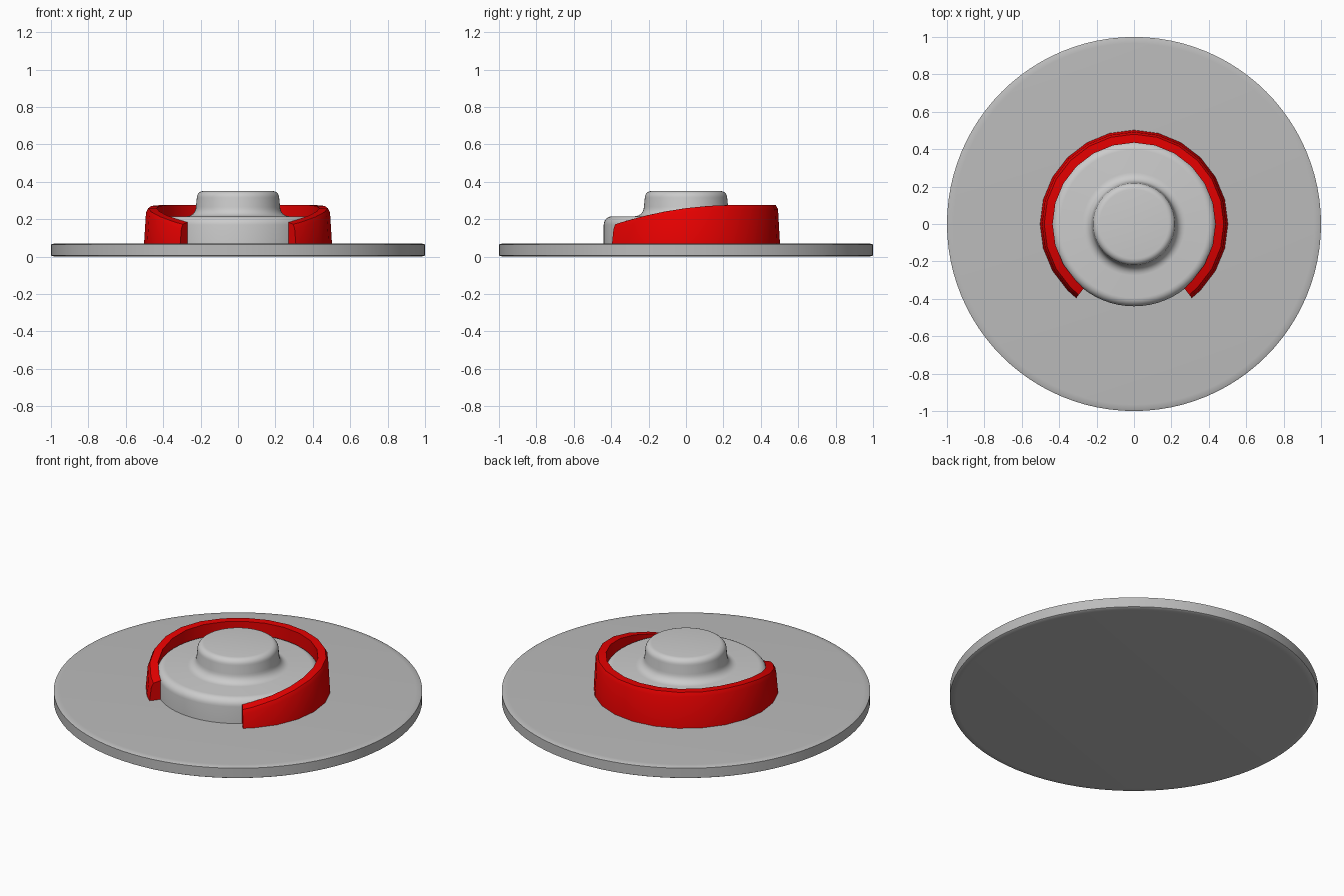
import bpy, bmesh, math

if "Cube" in bpy.data.objects:
    bpy.data.objects.remove(bpy.data.objects["Cube"])


def finish(bm, name, color=None):
    bmesh.ops.recalc_face_normals(bm, faces=bm.faces)
    me = bpy.data.meshes.new(name)
    bm.to_mesh(me)
    bm.free()
    ob = bpy.data.objects.new(name, me)
    bpy.context.collection.objects.link(ob)
    if color:
        mat = bpy.data.materials.new(name + "_material")
        mat.diffuse_color = color
        mat.use_nodes = True
        mat.node_tree.nodes["Principled BSDF"].inputs["Base Color"].default_value = mat.diffuse_color
        me.materials.append(mat)
    bpy.ops.object.select_all(action='DESELECT')
    ob.select_set(True)
    bpy.context.view_layer.objects.active = ob
    bpy.ops.object.shade_smooth_by_angle(angle=math.radians(32))
    return ob


def lathe(name, profile, segments, color=None):
    """Spin an (r, z) profile about z and cap both ends."""
    bm = bmesh.new()
    rings = []
    for r, z in profile:
        rings.append([bm.verts.new((r * math.cos(2 * math.pi * i / segments),
                                    r * math.sin(2 * math.pi * i / segments), z))
                      for i in range(segments)])
    for a, b in zip(rings, rings[1:]):
        for i in range(segments):
            j = (i + 1) % segments
            bm.faces.new((a[i], a[j], b[j], b[i]))
    bm.faces.new(rings[0])
    bm.faces.new(rings[-1])
    return finish(bm, name, color)


def arc(cr, cz, rad, a0, a1, n=6):
    """Points of a fillet in the (r, z) plane."""
    angs = [math.radians(a0 + (a1 - a0) * i / n) for i in range(n + 1)]
    return [(cr + rad * math.cos(a), cz + rad * math.sin(a)) for a in angs]


# Flat base disc with a fine softened rim
lathe("base_disc", [(0.965, 0), (0.993, 0.002), (1, 0.006),
                    (1, 0.064), (0.993, 0.068), (0.965, 0.07)], 96,
      (0.5, 0.5, 0.5, 1))

# Hub: wide drum filleted into a rounded central knob
lathe("hub", [(0.44, 0.06)]
      + arc(0.395, 0.17, 0.045, 0, 90)
      + arc(0.275, 0.265, 0.05, 270, 180)
      + arc(0.185, 0.315, 0.035, 0, 90), 64)

# Red collar: open at the front, its top dropping toward the open ends
def collar_top(y):
    return 0.275 - 0.26 * max(0, 0.25 - y) ** 2


bm = bmesh.new()
angles = [-52] + list(range(-45, 226, 15)) + [232]
sections = []
for deg in angles:
    c, s = math.cos(math.radians(deg)), math.sin(math.radians(deg))
    section = []
    for r, drop in ((0.435, None), (0.503, None), (0.492, 0.022),
                    (0.48, 0.0), (0.435, 0.0)):
        z = 0.06 if drop is None else collar_top(r * s) - drop
        section.append(bm.verts.new((r * c, r * s, z)))
    sections.append(section)
for a, b in zip(sections, sections[1:]):
    for i in range(5):
        j = (i + 1) % 5
        bm.faces.new((a[i], a[j], b[j], b[i]))
bm.faces.new(sections[0])
bm.faces.new(sections[-1])
finish(bm, "red_collar", (0.8, 0.0, 0.0, 1))
